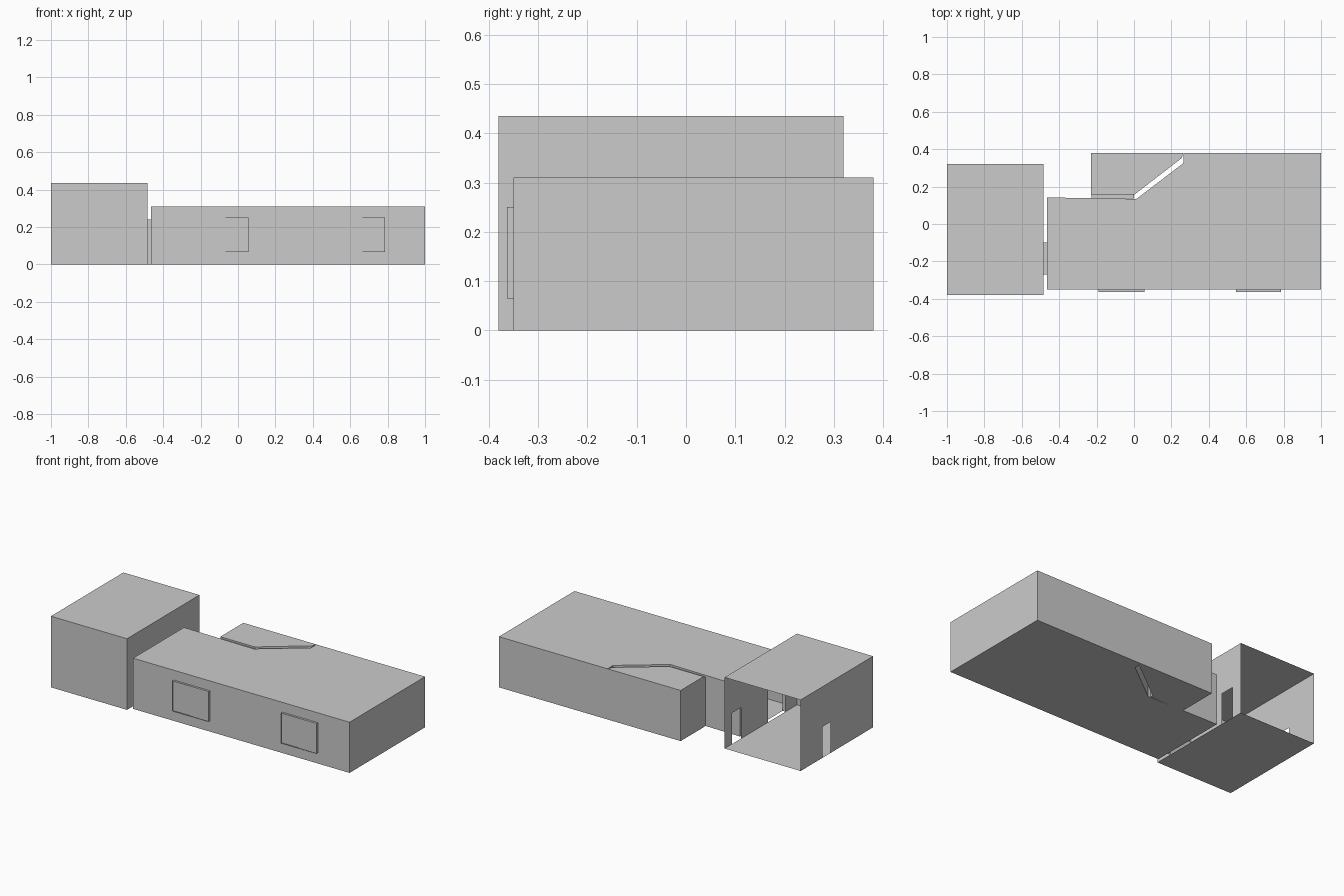
import bpy, bmesh
from mathutils import Vector

if "Cube" in bpy.data.objects:
    bpy.data.objects.remove(bpy.data.objects["Cube"])


def finish(name, bm):
    bmesh.ops.remove_doubles(bm, verts=bm.verts, dist=0.0005)
    bmesh.ops.recalc_face_normals(bm, faces=bm.faces)
    mesh = bpy.data.meshes.new(name)
    bm.to_mesh(mesh)
    bm.free()
    ob = bpy.data.objects.new(name, mesh)
    bpy.context.collection.objects.link(ob)
    return ob


def wall(bm, a, b, height, holes=()):
    """Upright sheet from a to b; holes are (start, end, low, high) along it."""
    a, b = Vector(a), Vector(b)
    length = (b - a).length
    way = (b - a) / length
    ss = sorted({0, length, *(v for h in holes for v in h[:2])})
    zs = sorted({0, height, *(v for h in holes for v in h[2:])})
    for s0, s1 in zip(ss, ss[1:]):
        for z0, z1 in zip(zs, zs[1:]):
            s, z = (s0 + s1) / 2, (z0 + z1) / 2
            if any(h[0] < s < h[1] and h[2] < z < h[3] for h in holes):
                continue
            p, q = a + way * s0, a + way * s1
            bm.faces.new([bm.verts.new((*v, h)) for v, h in
                          ((p, z0), (q, z0), (q, z1), (p, z1))])


def room(name, plan, height, holes, open_sides=()):
    """Thin shell: floor, roof and one wall per side of the plan."""
    bm = bmesh.new()
    for z in (0, height):
        bm.faces.new([bm.verts.new((x, y, z)) for x, y in plan])
    for i, p in enumerate(plan):
        if i not in open_sides:
            wall(bm, p, plan[(i + 1) % len(plan)], height, holes.get(i, ()))
    return finish(name, bm)


def sheet_box(bm, lo, hi, skip):
    """Box of sheets without the sides whose normals lie along the skipped axes."""
    lo, hi = Vector(lo), Vector(hi)
    cube = bmesh.ops.create_cube(bm, size=1)["verts"]
    for v in cube:
        v.co = Vector([(lo[i] + hi[i]) / 2 + v.co[i] * (hi[i] - lo[i]) for i in range(3)])
    faces = {f for v in cube for f in v.link_faces}
    for f in faces:
        f.normal_update()
    drop = [f for f in faces if any(abs(f.normal[i]) > 0.9 for i in skip)]
    if drop:
        bmesh.ops.delete(bm, geom=drop, context="FACES")


# Garage, open at the back, with doorways in both side walls
room("garage", [(-1, -0.38), (-0.485, -0.38), (-0.485, 0.32), (-1, 0.32)], 0.435,
     {1: [(0.11, 0.28, 0, 0.24), (0.54, 0.63, 0, 0.19)], 3: [(0.21, 0.29, 0, 0.19)]},
     open_sides=(2,))

# Main house, with two window openings and two inner doorways
windows = [(-0.19, 0.055), (0.545, 0.785)]
room("main_house", [(-0.465, -0.35), (1, -0.35), (1, 0.38), (0.265, 0.38), (0.265, 0.326),
                    (0.013, 0.134), (-0.465, 0.142)], 0.31,
     {0: [(a + 0.465, b + 0.465, 0.065, 0.25) for a, b in windows],
      6: [(0.242, 0.412, 0, 0.24)]})

# Small back room, separated from the house by a narrow gap
room("back_room", [(-0.23, 0.38), (-0.23, 0.158), (0.003, 0.158), (0.256, 0.353),
                   (0.262, 0.38)], 0.31, {})

# Back wall strip closing the end of the gap
bm = bmesh.new()
wall(bm, (0.262, 0.38), (0.265, 0.38), 0.31)
finish("gap_end_wall", bm)

# Passage lining from garage to house
bm = bmesh.new()
sheet_box(bm, (-0.485, -0.27, 0), (-0.465, -0.10, 0.24), (0,))
bm.faces.ensure_lookup_table()
low = [f for f in bm.faces if f.calc_center_median().z < 0.01]
bmesh.ops.delete(bm, geom=low, context="FACES")
finish("passage_lining", bm)

# Lining bridging the gap to the back room
bm = bmesh.new()
sheet_box(bm, (-0.228, 0.137, 0), (0.0, 0.158, 0.30), (1,))
finish("back_room_lining", bm)

# Sliding windows: projecting frame and two offset sashes
for n, (a, b) in enumerate(windows):
    mid = (a + b) / 2
    bm = bmesh.new()
    sheet_box(bm, (a, -0.363, 0.065), (b, -0.35, 0.25), (1,))
    finish(f"window_frame_{n + 1}", bm)
    for side, x0, x1, y in (("left", a, mid, -0.356), ("right", mid, b, -0.361)):
        bm = bmesh.new()
        sheet_box(bm, (x0, y, 0.065), (x1, y + 0.004, 0.25), ())
        finish(f"window_sash_{side}_{n + 1}", bm)
